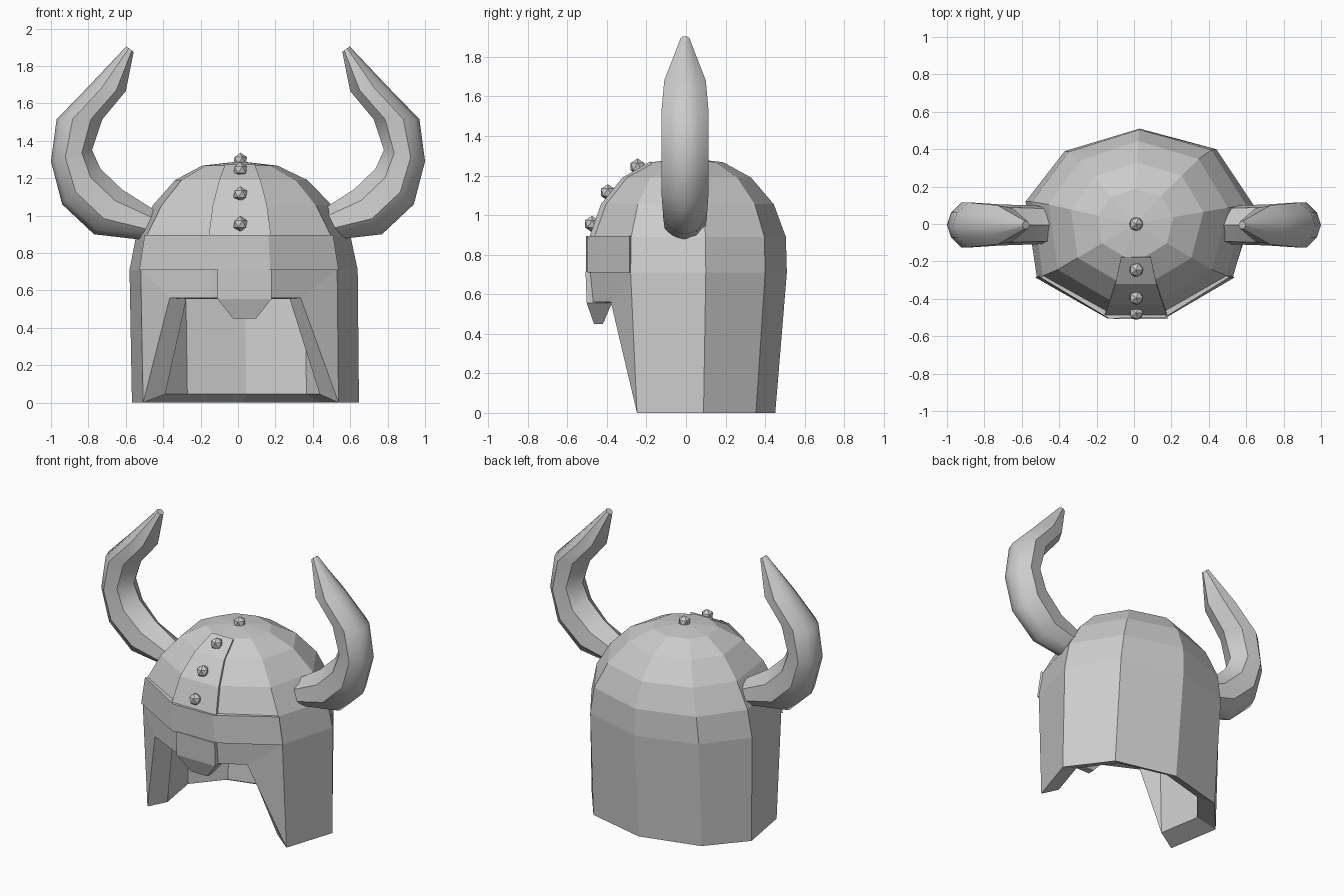
import bpy, bmesh, math
from mathutils import Vector

if "Cube" in bpy.data.objects:
    bpy.data.objects.remove(bpy.data.objects["Cube"])


def make(name, verts, faces):
    me = bpy.data.meshes.new(name)
    me.from_pydata(verts, [], faces)
    bm = bmesh.new()
    bm.from_mesh(me)
    bmesh.ops.recalc_face_normals(bm, faces=bm.faces)
    bm.to_mesh(me)
    bm.free()
    ob = bpy.data.objects.new(name, me)
    bpy.context.collection.objects.link(ob)
    return ob


def shell(name, verts, faces, inner):
    """Give a sheet thickness: add an inner skin and close the open borders."""
    n = len(verts)
    edges = {(f[k], f[(k + 1) % len(f)]) for f in faces for k in range(len(f))}
    rim = [(b, a, a + n, b + n) for a, b in edges if (b, a) not in edges]
    back = [tuple(i + n for i in reversed(f)) for f in faces]
    return make(name, verts + [inner(*v) for v in verts], faces + back + rim)


def strip(rows):
    """Quads between equally long rows of points."""
    m = len(rows[0])
    faces = [(r * m + k, r * m + k + 1, (r + 1) * m + k + 1, (r + 1) * m + k)
             for r in range(len(rows) - 1) for k in range(m - 1)]
    return [p for row in rows for p in row], faces


# Nine-sided plan, counter-clockwise from the front right corner
plan = [(.17, -.49), (.53, -.28), (.64, .10), (.44, .40), (.03, .51),
        (-.37, .39), (-.58, .12), (-.52, -.28), (-.14, -.495)]
N = len(plan)

# Helmet bowl: rings of (z, x scale, y scale, x shift), then an apex
rings = [(0, .995, .885, .01), (.71, 1, 1, 0), (.89, .94, .99, 0), (1.055, .785, .87, 0),
         (1.19, .58, .645, 0), (1.267, .33, .37, 0)]
verts = []
for z, sx, sy, dx in rings:
    for x, y in plan:
        front = .97 if y < -.4 and z > .8 else 1
        verts.append((x * sx + dx, y * sy * front, z))
faces = [(r * N + k, r * N + (k + 1) % N, (r + 1) * N + (k + 1) % N, (r + 1) * N + k)
         for r in range(1, len(rings) - 1) for k in range(N)]
apex = len(verts)
verts.append((.01, 0, 1.29))
top = (len(rings) - 1) * N
faces += [(top + k, top + (k + 1) % N, apex) for k in range(N)]
faces += [(k, k + 1, N + k + 1, N + k) for k in range(1, 7)]
# Face opening with slanted cheek edges (replaces the two unused front corners)
verts[0], verts[8] = (.17, -.475, .56), (-.14, -.48, .56)
c = apex + 1
verts += [(.335, -.38, .56), (-.365, -.37, .56)]
faces += [(c, 1, N + 1), (0, c, N + 1, N), (7, c + 1, N + 7),
          (c + 1, 8, N + 8, N + 7), (8, 0, N, N + 8)]
shell("helmet_bowl", verts, faces,
      lambda x, y, z: (x * .79 + .012, y * .81, z * .91 + .045))

# Raised brow band across the front
corners = [plan[i] for i in (7, 8, 0, 1)]
rows = [[(x * 1.015, y * 1.02, .71) for x, y in corners],
        [(x * .96, y * 1.02, .895) for x, y in corners]]
shell("brow_band", *strip(rows), lambda x, y, z: (x * .88, y * .88, z))

# Raised centre strip running up the front of the bowl
rows = [[(.01 - w, y, z), (.01 + w, y, z)] for z, y, w in
        [(.88, -.492, .168), (1.055, -.43, .145), (1.19, -.321, .11), (1.272, -.18, .08)]]
shell("crest_strip", *strip(rows), lambda x, y, z: (x * .95, y * .9, z * .95 + .02))

# Nose guard
rows = [[(.035 - w, y, z), (.035 + w, y, z)] for z, y, w in
        [(.45, -.465, .062), (.555, -.502, .145), (.715, -.508, .145)]]
shell("nose_guard", *strip(rows),
      lambda x, y, z: (x, -.42 if z < .5 else -.375, z))

# Rivets along the centre line
for i, (y, z) in enumerate([(-.475, .955), (-.395, 1.115), (-.245, 1.245), (0, 1.295)]):
    bpy.ops.mesh.primitive_ico_sphere_add(subdivisions=1, radius=.041, location=(.012, y, z))
    bpy.context.object.name = f"rivet_{i + 1}"

# Horns: eight-sided sections from (outer x, z), (inner x, z), half depth in y
sections = [((.42, .86), (.40, 1.00), .10), ((.77, .90), (.62, 1.14), .11),
            ((.94, 1.06), (.735, 1.25), .12), ((1.0, 1.29), (.78, 1.35), .12),
            ((.97, 1.515), (.725, 1.515), .12), ((.80, 1.69), (.60, 1.665), .105),
            ((.597, 1.905), (.558, 1.875), .022)]
shape = [(0, 0), (.1, .55), (.35, 1), (.75, .85), (1, 0), (.75, -.85), (.35, -1), (.1, -.55)]
M = len(shape)
for side, label in ((1, "right"), (-1, "left")):
    verts = []
    for o, i, d in sections:
        for t, s in shape:
            p = Vector(o).lerp(Vector(i), t)
            verts.append((side * p.x, s * d - .005, p.y))
    faces = [(r * M + k, r * M + (k + 1) % M, (r + 1) * M + (k + 1) % M, (r + 1) * M + k)
             for r in range(len(sections) - 1) for k in range(M)]
    faces += [tuple(range(M)), tuple(range(len(verts) - M, len(verts)))]
    horn = make(f"{label}_horn", verts, faces)
    bpy.ops.object.select_all(action='DESELECT')
    horn.select_set(True)
    bpy.context.view_layer.objects.active = horn
    bpy.ops.object.shade_smooth_by_angle(angle=math.radians(45))
